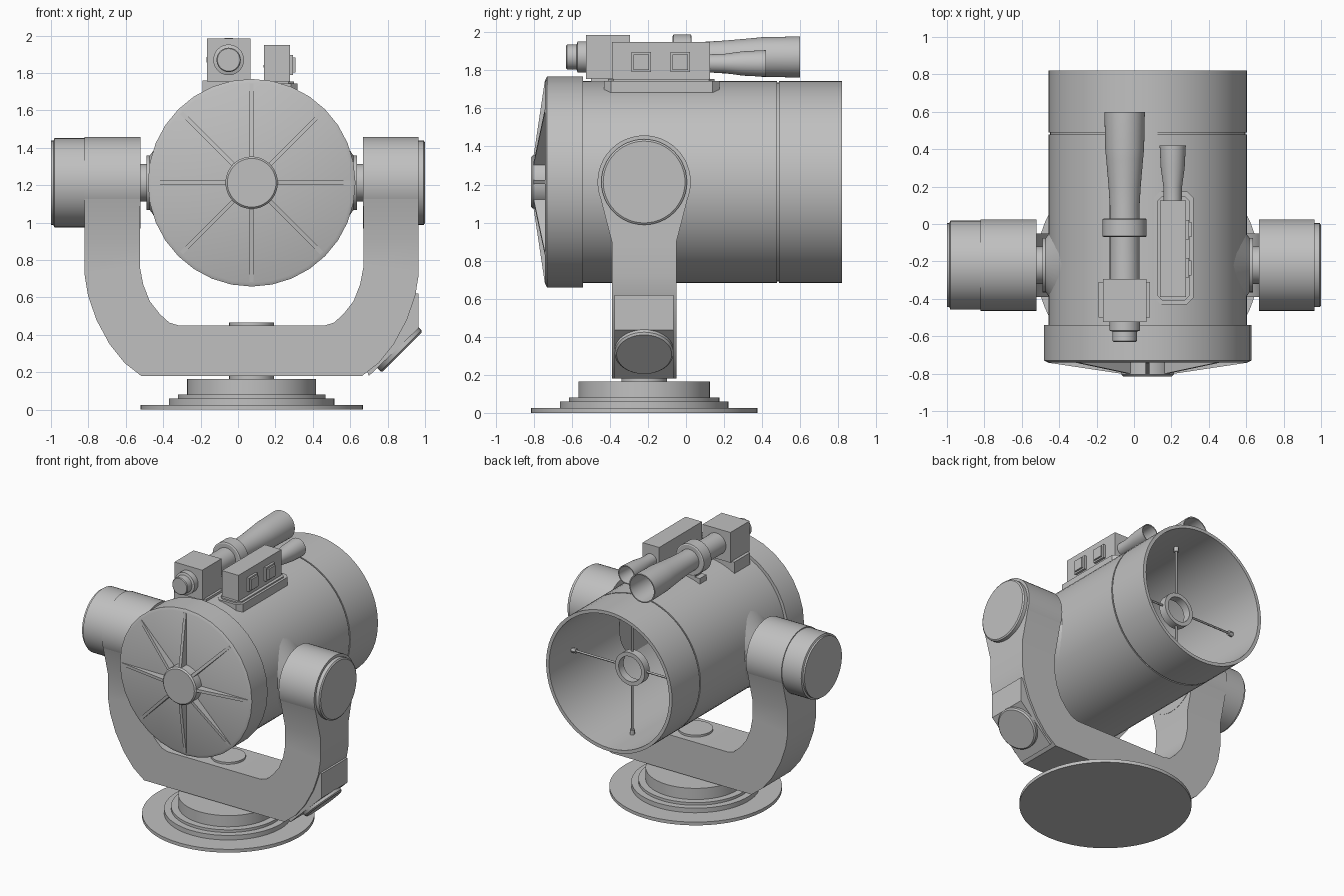
import bpy, bmesh, math
from mathutils import Matrix, Vector

if "Cube" in bpy.data.objects:
    bpy.data.objects.remove(bpy.data.objects["Cube"], do_unlink=True)

GREY = (0.53, 0.53, 0.53, 1)
paint = bpy.data.materials.new("grey_paint")
paint.use_nodes = True
paint.diffuse_color = GREY
paint.node_tree.nodes["Principled BSDF"].inputs["Base Color"].default_value = GREY

CX, CY, CZ = 0.073, -0.22, 1.213   # tube axis x, pivot y, pivot height
AXES = {"x": Vector((1, 0, 0)), "y": Vector((0, 1, 0)), "z": Vector((0, 0, 1))}


def finish(name, bm, smooth=False):
    bmesh.ops.recalc_face_normals(bm, faces=bm.faces)
    mesh = bpy.data.meshes.new(name)
    bm.to_mesh(mesh)
    bm.free()
    mesh.materials.append(paint)
    ob = bpy.data.objects.new(name, mesh)
    bpy.context.collection.objects.link(ob)
    if smooth:
        bpy.ops.object.select_all(action="DESELECT")
        ob.select_set(True)
        bpy.context.view_layer.objects.active = ob
        bpy.ops.object.shade_smooth_by_angle(angle=math.radians(30))
    return ob


def lathe(name, profile, centre, axis, sides=48, closed=False):
    """Revolve (radius, distance) points about an axis; ends are capped unless closed."""
    bm = bmesh.new()
    turn = Vector((0, 0, 1)).rotation_difference(axis).to_matrix()
    rings = []
    for r, t in profile:
        ring = []
        for i in range(sides):
            a = math.tau * i / sides
            p = Vector((r * math.cos(a), r * math.sin(a), t))
            ring.append(bm.verts.new(turn @ p + Vector(centre)))
        rings.append(ring)
    pairs = list(zip(rings, rings[1:]))
    if closed:
        pairs.append((rings[-1], rings[0]))
    for a, b in pairs:
        for i in range(sides):
            j = (i + 1) % sides
            bm.faces.new((a[i], a[j], b[j], b[i]))
    if not closed:
        bm.faces.new(rings[0])
        bm.faces.new(rings[-1])
    return finish(name, bm, True)


def cylinder(name, r, t0, t1, centre, axis, sides=48):
    return lathe(name, [(r, t0), (r, t1)], centre, AXES[axis], sides)


def box(name, lo, hi, bevel=0.0):
    bm = bmesh.new()
    size = [b - a for a, b in zip(lo, hi)]
    mid = [(a + b) / 2 for a, b in zip(lo, hi)]
    bmesh.ops.create_cube(bm, size=1, matrix=Matrix.Translation(mid) @ Matrix.Diagonal((*size, 1)))
    if bevel:
        upright = [e for e in bm.edges if abs(e.verts[0].co.z - e.verts[1].co.z) > 1e-4]
        bmesh.ops.bevel(bm, geom=upright, offset=bevel, segments=1, affect="EDGES")
    return finish(name, bm)


def prism(name, points, depth, matrix):
    """Extrude a flat XZ outline by depth, centred on local y."""
    bm = bmesh.new()
    face = bm.faces.new([bm.verts.new((x, -depth / 2, z)) for x, z in points])
    out = bmesh.ops.extrude_face_region(bm, geom=[face])
    verts = [v for v in out["geom"] if isinstance(v, bmesh.types.BMVert)]
    bmesh.ops.translate(bm, verts=verts, vec=(0, depth, 0))
    bm.transform(matrix)
    return finish(name, bm)


# Stepped base and turning pin
base = (CX, CY, 0)
lathe("base", [(0.595, 0), (0.595, 0.025), (0.443, 0.025), (0.443, 0.06), (0.395, 0.06),
               (0.395, 0.08), (0.345, 0.08), (0.345, 0.165)], base, AXES["z"], 64)
cylinder("turning_pin", 0.12, 0.16, 0.465, base, "z")

# Fork: paired outer and inner outline points, swept as a strip with a flaring depth
half = [(0.893, 1.15, 0.597, 1.15), (0.893, 0.9, 0.597, 0.9), (0.893, 0.72, 0.597, 0.76),
        (0.875, 0.61, 0.58, 0.67), (0.83, 0.48, 0.545, 0.58), (0.76, 0.35, 0.49, 0.51),
        (0.68, 0.25, 0.44, 0.465), (0.59, 0.18, 0.39, 0.45)]
strip = half + [(-a, b, -c, d) for a, b, c, d in reversed(half)]
bm = bmesh.new()
loops = []
for xo, zo, xi, zi in strip:
    w = 0.17 + max(0, zo - 0.9) * 0.26
    loops.append([bm.verts.new((CX + x, CY + s * w, z))
                  for x, z, s in ((xo, zo, -1), (xi, zi, -1), (xi, zi, 1), (xo, zo, 1))])
for a, b in zip(loops, loops[1:]):
    for i in range(4):
        j = (i + 1) % 4
        bm.faces.new((a[i], a[j], b[j], b[i]))
bm.faces.new(loops[0])
bm.faces.new(loops[-1])
finish("fork", bm, True)

# Control corner on the left arm, with its slanted round cover
prism("corner_housing", [(0.7, 0.18), (0.965, 0.435), (0.965, 0.62), (0.85, 0.62), (0.65, 0.3)],
      0.31, Matrix.Translation((0, CY, 0)))
slant = Vector((1, 0, -1)).normalized()
lathe("corner_cover", [(0.155, -0.02), (0.155, 0.015), (0.145, 0.025)], (0.86, CY, 0.325), slant)

# Pivot drums, necks and flanges
pivot = (CX, CY, CZ)
for side, s in (("left", 1), ("right", -1)):
    out = AXES["x"] * s
    lathe(side + "_drum", [(0.245, 0.595), (0.245, 0.893)], pivot, out)
    lathe(side + "_neck", [(0.1, 0.5), (0.1, 0.6)], pivot, out)
    lathe(side + "_flange", [(0.29, 0.44), (0.145, 0.545), (0.145, 0.562)], pivot, out)
lathe("left_drum_cap", [(0.225, 0.89), (0.225, 0.92), (0.215, 0.927)], pivot, AXES["x"])
lathe("right_motor", [(0.238, 0.89), (0.238, 1.055), (0.225, 1.06), (0.225, 1.073)],
      pivot, -AXES["x"])

# Main tube: hollow, with a thin seam near the open end
axis = (CX, 0, CZ)
lathe("main_tube", [(0.5, -0.6), (0.53, -0.6), (0.53, 0.478), (0.522, 0.478), (0.522, 0.488),
                    (0.53, 0.488), (0.53, 0.82), (0.505, 0.82), (0.505, -0.55)],
      axis, AXES["y"], 64)

# End cap, hub and tapering ribs
lathe("end_cap", [(0.535, -0.74), (0.555, -0.73), (0.555, -0.54), (0.5, -0.54)],
      axis, AXES["y"], 32)
lathe("hub", [(0.13, -0.815), (0.14, -0.805), (0.14, -0.73)], axis, AXES["y"])
for i in range(8):
    spin = Matrix.Translation(axis) @ Matrix.Rotation(i * math.tau / 8, 4, "Y")
    lay = spin @ Matrix.Rotation(math.pi / 2, 4, "X")
    prism("rib", [(0.1, 0.73), (0.1, 0.802), (0.13, 0.802), (0.53, 0.742), (0.53, 0.73)], 0.022,
          lay @ Matrix.Scale(1, 4))

# Inner ring held by four thin vanes
lathe("inner_ring", [(0.095, 0.51), (0.125, 0.51), (0.125, 0.57), (0.095, 0.57)],
      axis, AXES["y"], 32, True)
for i in range(4):
    a = i * math.tau / 4
    ray = Vector((math.cos(a), 0, math.sin(a)))
    lathe("vane", [(0.008, 0.12), (0.008, 0.47), (0.018, 0.47), (0.018, 0.51)],
          (CX, 0.54, CZ), ray, 12)

# Large finder scope
finder = (-0.05, 0, 1.87)
box("finder_box", (-0.167, -0.525, 1.755), (0.067, -0.295, 1.985))
box("finder_box_foot", (-0.19, -0.5, 1.66), (0.085, -0.31, 1.76))
lathe("finder_eyepiece", [(0.06, -0.63), (0.065, -0.625), (0.065, -0.575), (0.082, -0.57),
                          (0.082, -0.52)], finder, AXES["y"])
lathe("finder_tube", [(0.08, -0.3), (0.08, 0.1), (0.086, 0.2), (0.098, 0.34), (0.104, 0.4),
                      (0.108, 0.6), (0.1, 0.6), (0.09, 0.35), (0.06, 0.1)], finder, AXES["y"])
lathe("finder_ring", [(0.11, -0.07), (0.118, -0.065), (0.118, 0.025), (0.11, 0.03)],
      finder, AXES["y"])
box("finder_ring_foot", (-0.09, -0.06, 1.68), (-0.01, 0.02, 1.79))
box("finder_ring_base", (-0.13, -0.06, 1.69), (0.03, 0.02, 1.745))

# Small sighting scope with its mounting plate and buttons
box("sight_plate", (0.107, -0.43, 1.68), (0.318, 0.175, 1.745), 0.035)
box("sight_plate_top", (0.122, -0.41, 1.74), (0.3, 0.15, 1.755), 0.03)
box("sight_body", (0.138, -0.39, 1.75), (0.277, 0.125, 1.95))
for y in (-0.235, -0.03):
    box("button_frame", (0.27, y - 0.052, 1.79), (0.295, y + 0.052, 1.895))
    box("button", (0.29, y - 0.04, 1.802), (0.308, y + 0.04, 1.883))
lathe("sight_tube", [(0.048, 0.12), (0.05, 0.2), (0.064, 0.3), (0.07, 0.42), (0.063, 0.42),
                     (0.05, 0.25)], (0.207, 0, 1.836), AXES["y"], 32)
